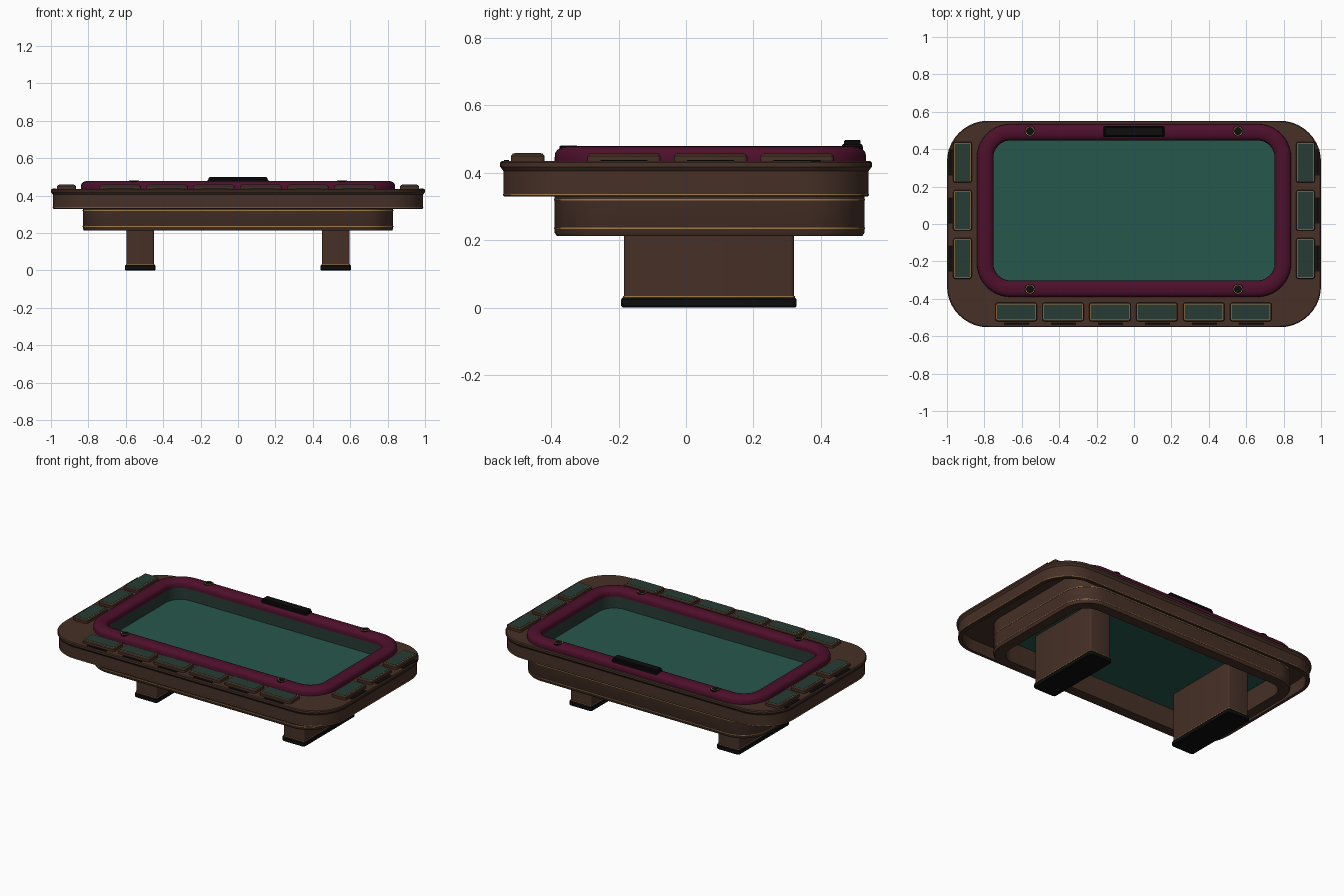
import bpy, bmesh
from math import cos, sin, pi, radians

cube = bpy.data.objects.get("Cube")
if cube:
    bpy.data.objects.remove(cube)


def material(name, rgb):
    m = bpy.data.materials.new(name)
    m.use_nodes = True
    m.diffuse_color = (*rgb, 1)
    m.node_tree.nodes["Principled BSDF"].inputs["Base Color"].default_value = (*rgb, 1)
    return m


WOOD = material("brown wood", (0.062, 0.03, 0.02))
MAROON = material("maroon leather", (0.075, 0.005, 0.024))
FELT = material("green felt", (0.02, 0.095, 0.072))
DARK_GREEN = material("dark green felt", (0.02, 0.043, 0.034))
GOLD = material("gold trim", (0.35, 0.2, 0.07))
BLACK = material("black plastic", (0.004, 0.004, 0.0045))


def box(cx, cy, w, d, r):
    """Rounded rectangle given by its centre, size and corner radius."""
    return (cx - w / 2, cx + w / 2, cy - d / 2, cy + d / 2, r)


def grow(rect, o):
    x0, x1, y0, y1, r = rect
    return (x0 - o, x1 + o, y0 - o, y1 + o, max(r + o, 0.001))


def outline(rect, n):
    x0, x1, y0, y1, r = rect
    corners = [(x1 - r, y1 - r), (x0 + r, y1 - r), (x0 + r, y0 + r), (x1 - r, y0 + r)]
    return [(cx + r * cos(pi / 2 * (k + i / n)), cy + r * sin(pi / 2 * (k + i / n)))
            for k, (cx, cy) in enumerate(corners) for i in range(n + 1)]


def loft(name, rings, mat, ring_shape=False, n=4):
    """Bridge rounded rectangles (rect, z); cap the ends or close into a ring."""
    bm = bmesh.new()
    loops = [[bm.verts.new((x, y, z)) for x, y in outline(rect, n)] for rect, z in rings]
    pairs = list(zip(loops, loops[1:]))
    if ring_shape:
        pairs.append((loops[-1], loops[0]))
    else:
        bm.faces.new(loops[0])
        bm.faces.new(loops[-1])
    for a, b in pairs:
        for i in range(len(a)):
            j = (i + 1) % len(a)
            bm.faces.new((a[i], a[j], b[j], b[i]))
    bmesh.ops.remove_doubles(bm, verts=bm.verts, dist=1e-5)
    bmesh.ops.recalc_face_normals(bm, faces=bm.faces)
    mesh = bpy.data.meshes.new(name)
    bm.to_mesh(mesh)
    bm.free()
    mesh.materials.append(mat)
    for p in mesh.polygons:
        p.use_smooth = True
    mesh.set_sharp_from_angle(angle=radians(35))
    ob = bpy.data.objects.new(name, mesh)
    bpy.context.collection.objects.link(ob)
    return ob


def slab(name, rect, z0, z1, mat, bevel=0.0, n=3):
    rings = [(rect, z0), (rect, z1 - bevel)]
    if bevel:
        rings.append((grow(rect, -bevel), z1))
    return loft(name, rings, mat, n=n)


def band(name, rect, z0, z1, mat, inner=-0.006, n=10):
    i = grow(rect, inner)
    return loft(name, [(rect, z0), (rect, z1), (i, z1), (i, z0)], mat, True, n)


DECK = box(0, 0, 2, 1.104, 0.22)
SKIRT = grow(DECK, -0.01)
BODY = box(0, 0.07, 1.66, 0.92, 0.17)
RAIL = box(0, 0.0725, 1.68, 0.925, 0.18)
WELL = box(0, 0.0725, 1.51, 0.755, 0.1)

# Deck with overhanging lip and hollow skirt
hole = grow(BODY, -0.03)
loft("deck", [(hole, 0.435), (grow(DECK, -0.005), 0.435), (DECK, 0.43), (DECK, 0.418),
              (SKIRT, 0.405), (SKIRT, 0.332), (grow(SKIRT, -0.003), 0.329),
              (grow(SKIRT, -0.022), 0.329), (grow(SKIRT, -0.022), 0.405), (hole, 0.405)],
     WOOD, True, 10)
band("skirt_trim", grow(SKIRT, 0.002), 0.333, 0.337, GOLD)

# Hollow body under the deck
inner = grow(BODY, -0.07)
loft("body", [(grow(BODY, -0.006), 0.213), (BODY, 0.222), (BODY, 0.42), (inner, 0.42),
              (inner, 0.213)], WOOD, True, 10)
for name, z in (("lower_body_trim", 0.233), ("upper_body_trim", 0.318)):
    band(name, grow(BODY, 0.002), z, z + 0.004, GOLD)

# Padded rail with rounded section
steps = 12
rail = [(grow(RAIL, -0.044 + 0.044 * cos(pi * i / steps)),
         0.445 + 0.034 * sin(pi * i / steps) ** 0.7) for i in range(steps + 1)]
loft("rail", [(RAIL, 0.433)] + rail + [(grow(RAIL, -0.088), 0.433)], MAROON, True, 10)

# Playing surface and its wall
band("well_wall", grow(WELL, 0.02), 0.35, 0.455, DARK_GREEN, -0.02)
slab("playing_surface", grow(WELL, 0.018), 0.345, 0.358, FELT, n=10)

# Legs and feet
for side, s in (("right", -1), ("left", 1)):
    leg = box(0.523 * s, 0.068, 0.148, 0.505, 0.01)
    slab(side + "_leg", leg, 0.03, 0.347, WOOD)
    slab(side + "_foot_trim", grow(leg, 0.003), 0.028, 0.034, GOLD)
    foot = grow(leg, 0.008)
    loft(side + "_foot", [(grow(foot, -0.004), 0), (foot, 0.004), (foot, 0.024),
                          (grow(foot, -0.005), 0.03)], BLACK)


def tray(name, rect):
    slab(name + "_frame", rect, 0.43, 0.456, WOOD, 0.006)
    slab(name + "_trim", grow(rect, -0.005), 0.45, 0.4575, GOLD)
    slab(name + "_felt", grow(rect, -0.01), 0.45, 0.459, DARK_GREEN)


# Front player trays with slots beside the edge
for i in range(6):
    x = (i - 2.5) * 0.251
    tray(f"front_tray_{i + 1}", box(x - 0.003, -0.47, 0.222, 0.1, 0.012))
    slab(f"front_slot_{i + 1}", box(x, -0.533, 0.135, 0.014, 0.003), 0.43, 0.438, BLACK)

# End player trays
for side, s in (("right", -1), ("left", 1)):
    for i in range(3):
        y = 0.073 + (i - 1) * 0.257
        tray(f"{side}_tray_{i + 1}", box(0.917 * s, y, 0.1, 0.218, 0.012))
        slab(f"{side}_slot_{i + 1}", box(0.981 * s, y, 0.022, 0.14, 0.003),
             0.43, 0.438, BLACK)

# Cup holders on the rail
for x in (-0.556, 0.556):
    for y in (-0.348, 0.497):
        cup = box(x, y, 0.056, 0.056, 0.028)
        slab("cup_holder", cup, 0.465, 0.48, BLACK, 0.002, n=5)
        band("cup_holder_trim", grow(cup, -0.003), 0.47, 0.4815, GOLD, -0.004, n=5)

# Dealer chip tray on the back rail
dealer = box(0, 0.494, 0.325, 0.06, 0.008)
slab("dealer_tray_base", dealer, 0.465, 0.485, BLACK, 0.003)
slab("dealer_tray_top", grow(dealer, -0.005), 0.48, 0.498, BLACK, 0.004)
